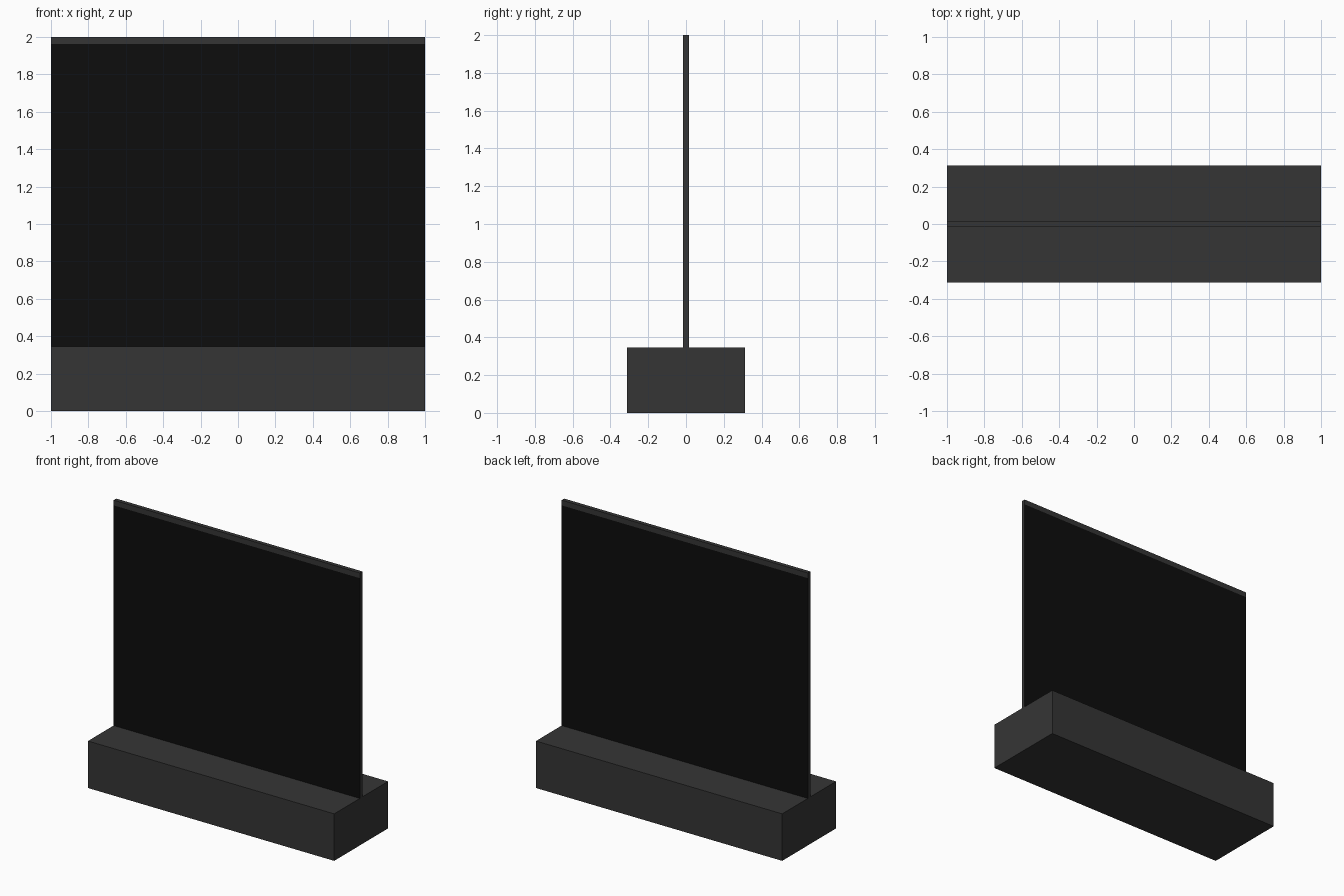
import bpy, bmesh
from mathutils import Vector

if "Cube" in bpy.data.objects:
    bpy.data.objects.remove(bpy.data.objects["Cube"])


def material(name, value):
    m = bpy.data.materials.new(name)
    m.diffuse_color = (value, value, value, 1)
    m.use_nodes = True
    m.node_tree.nodes["Principled BSDF"].inputs["Base Color"].default_value = m.diffuse_color
    return m


grey = material("dark_grey", 0.036)
black = material("screen_black", 0.004)


def box(name, size, z_bottom, mats, cut_z=None):
    """Box centred on x and y, standing on z_bottom, with an optional level cut."""
    bm = bmesh.new()
    bmesh.ops.create_cube(bm, size=1)
    bmesh.ops.scale(bm, vec=size, verts=bm.verts)
    bmesh.ops.translate(bm, vec=(0, 0, z_bottom + size[2] / 2), verts=bm.verts)
    if cut_z is not None:
        bmesh.ops.bisect_plane(bm, geom=bm.verts[:] + bm.edges[:] + bm.faces[:],
                               plane_co=Vector((0, 0, cut_z)), plane_no=Vector((0, 0, 1)))
        # broad front and back faces below the cut are the dark screen
        bm.normal_update()
        for f in bm.faces:
            if abs(f.normal.y) > 0.9 and f.calc_center_median().z < cut_z:
                f.material_index = 1
    mesh = bpy.data.meshes.new(name)
    bm.to_mesh(mesh)
    bm.free()
    for m in mats:
        mesh.materials.append(m)
    obj = bpy.data.objects.new(name, mesh)
    bpy.context.collection.objects.link(obj)
    return obj


BASE_H = 0.345

# Solid plinth
box("base", (2, 0.624, BASE_H), 0, [grey])

# Thin upright panel, black on both sides with a grey band along the top
box("panel", (2, 0.03, 2 - BASE_H), BASE_H, [grey, black], cut_z=1.962)
